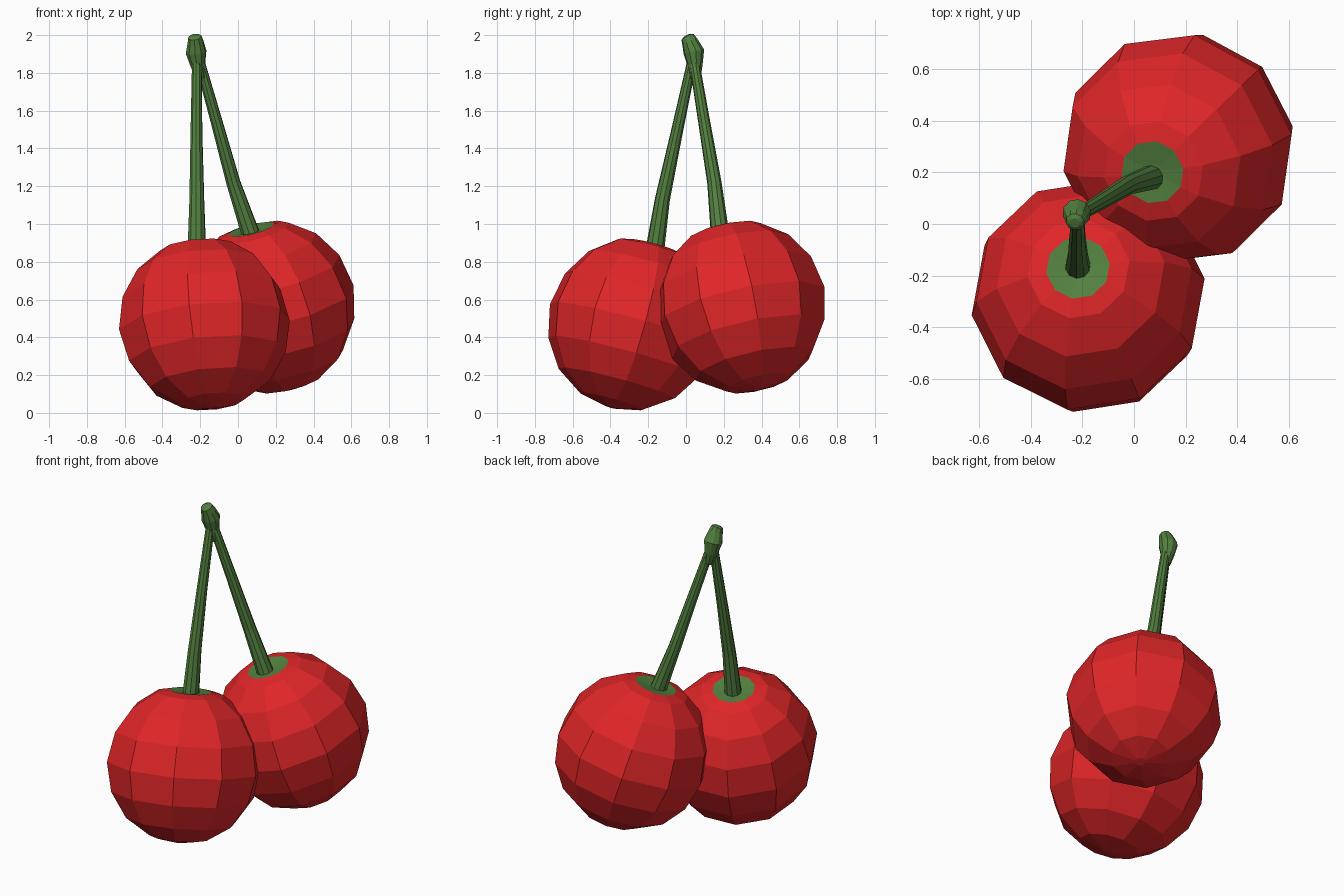
import bpy, bmesh, math
from mathutils import Vector

if "Cube" in bpy.data.objects:
    bpy.data.objects.remove(bpy.data.objects["Cube"])


def material(name, rgb):
    m = bpy.data.materials.new(name)
    m.diffuse_color = (*rgb, 1)
    m.use_nodes = True
    m.node_tree.nodes["Principled BSDF"].inputs["Base Color"].default_value = m.diffuse_color
    return m


RED = material("cherry red", (0.74, 0.019, 0.021))
GREEN = material("stem green", (0.085, 0.215, 0.05))


def loft(name, rings, sides, phase, mats, green_rows=()):
    """Skin a list of (centre, axis, radius) rings and cap both ends."""
    bm = bmesh.new()
    loops = []
    for c, axis, r in rings:
        q = Vector((0, 0, 1)).rotation_difference(Vector(axis))
        loops.append([])
        for i in range(sides):
            a = phase + math.tau * i / sides
            loops[-1].append(bm.verts.new(
                Vector(c) + q @ Vector((r * math.cos(a), r * math.sin(a), 0))))
    for k in range(len(loops) - 1):
        lo, hi = loops[k], loops[k + 1]
        for i in range(sides):
            j = (i + 1) % sides
            f = bm.faces.new((lo[i], lo[j], hi[j], hi[i]))
            f.material_index = 1 if k in green_rows else 0
    bm.faces.new(loops[0][::-1])
    cap = bm.faces.new(loops[-1])
    cap.material_index = 1 if green_rows else 0
    me = bpy.data.meshes.new(name)
    bm.to_mesh(me)
    bm.free()
    for m in mats:
        me.materials.append(m)
    ob = bpy.data.objects.new(name, me)
    bpy.context.collection.objects.link(ob)
    return ob


def cherry(name, centre, axis):
    axis = Vector(axis).normalized()
    # radius, height along the fruit axis; last two rows are the green dimple
    profile = [(0.03, -0.452), (0.175, -0.42), (0.322, -0.322), (0.42, -0.174),
               (0.458, 0), (0.423, 0.178), (0.33, 0.325), (0.2, 0.42),
               (0.125, 0.438), (0.03, 0.425)]
    rings = [(Vector(centre) + axis * h, axis, r) for r, h in profile]
    loft(name, rings, 10, math.radians(8.5), [RED, GREEN], (8,))


def tube(name, points, sides=10):
    """Tapered tube through (x, y, z, radius) points."""
    p = [Vector(q[:3]) for q in points]
    rings = []
    for i, q in enumerate(points):
        d = p[min(i + 1, len(p) - 1)] - p[max(i - 1, 0)]
        rings.append((p[i], d.normalized(), q[3]))
    loft(name, rings, sides, 0.2, [GREEN])


# Fruits
cherry("front_cherry", (-0.178, -0.283, 0.465), (-0.04, 0.115, 0.43))
cherry("back_cherry", (0.173, 0.293, 0.556), (-0.105, -0.095, 0.43))

# Stems
tube("front_stem", [(-0.218, -0.165, 0.86, 0.05), (-0.218, -0.125, 1.13, 0.04),
                    (-0.22, -0.05, 1.48, 0.032), (-0.218, 0.032, 1.86, 0.026)])
tube("back_stem", [(0.073, 0.182, 0.93, 0.05), (-0.025, 0.15, 1.22, 0.038),
                   (-0.11, 0.098, 1.53, 0.032), (-0.2, 0.045, 1.85, 0.027)])

# Knob joining the stems
tube("stem_knob", [(-0.195, 0.05, 1.77, 0.028), (-0.212, 0.048, 1.84, 0.04),
                   (-0.222, 0.042, 1.91, 0.056), (-0.225, 0.02, 1.965, 0.043),
                   (-0.229, 0.008, 1.99, 0.036), (-0.23, 0.004, 1.998, 0.02)])
